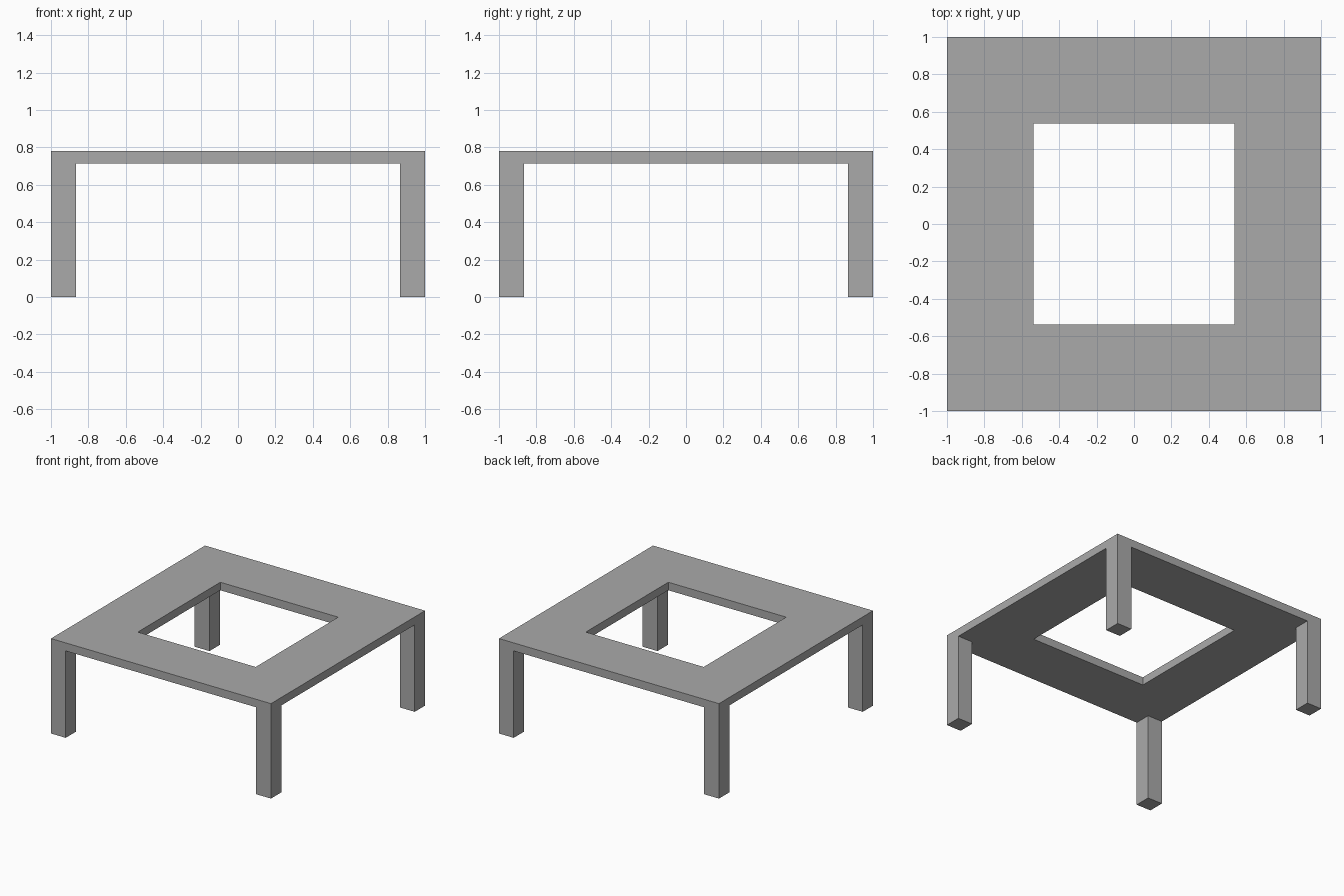
import bpy, bmesh

if "Cube" in bpy.data.objects:
    bpy.data.objects.remove(bpy.data.objects["Cube"])

HOLE, LEG, EDGE = 0.536, 0.866, 1.0   # half sizes: opening, leg inner face, outer edge
UNDER, TOP = 0.714, 0.78              # heights of the tabletop faces

grey = bpy.data.materials.new("grey")
grey.diffuse_color = (0.402, 0.402, 0.402, 1)
grey.use_nodes = True
grey.node_tree.nodes["Principled BSDF"].inputs["Base Color"].default_value = grey.diffuse_color

bm = bmesh.new()


def extrude(faces, dz):
    geom = bmesh.ops.extrude_face_region(bm, geom=faces)["geom"]
    verts = [g for g in geom if isinstance(g, bmesh.types.BMVert)]
    bmesh.ops.translate(bm, verts=verts, vec=(0, 0, dz))


# Tabletop underside: a grid of cells with the centre left open
cuts = [-EDGE, -LEG, -HOLE, HOLE, LEG, EDGE]
grid = [[bm.verts.new((x, y, UNDER)) for y in cuts] for x in cuts]
cells = {}
for i in range(5):
    for j in range(5):
        if (i, j) != (2, 2):
            cells[i, j] = bm.faces.new((grid[i][j], grid[i][j + 1],
                                        grid[i + 1][j + 1], grid[i + 1][j]))

# Tabletop thickness
extrude(list(cells.values()), TOP - UNDER)

# Legs: corner cells of the underside pulled down to the floor
corners = [f for f in bm.faces
           if all(abs(v.co.z - UNDER) < 1e-4 for v in f.verts)
           and min(map(abs, f.calc_center_median().xy)) > LEG]
extrude(corners, -UNDER)

bmesh.ops.recalc_face_normals(bm, faces=bm.faces[:])
mesh = bpy.data.meshes.new("table_frame")
bm.to_mesh(mesh)
bm.free()
mesh.materials.append(grey)
bpy.context.collection.objects.link(bpy.data.objects.new("table_frame", mesh))
